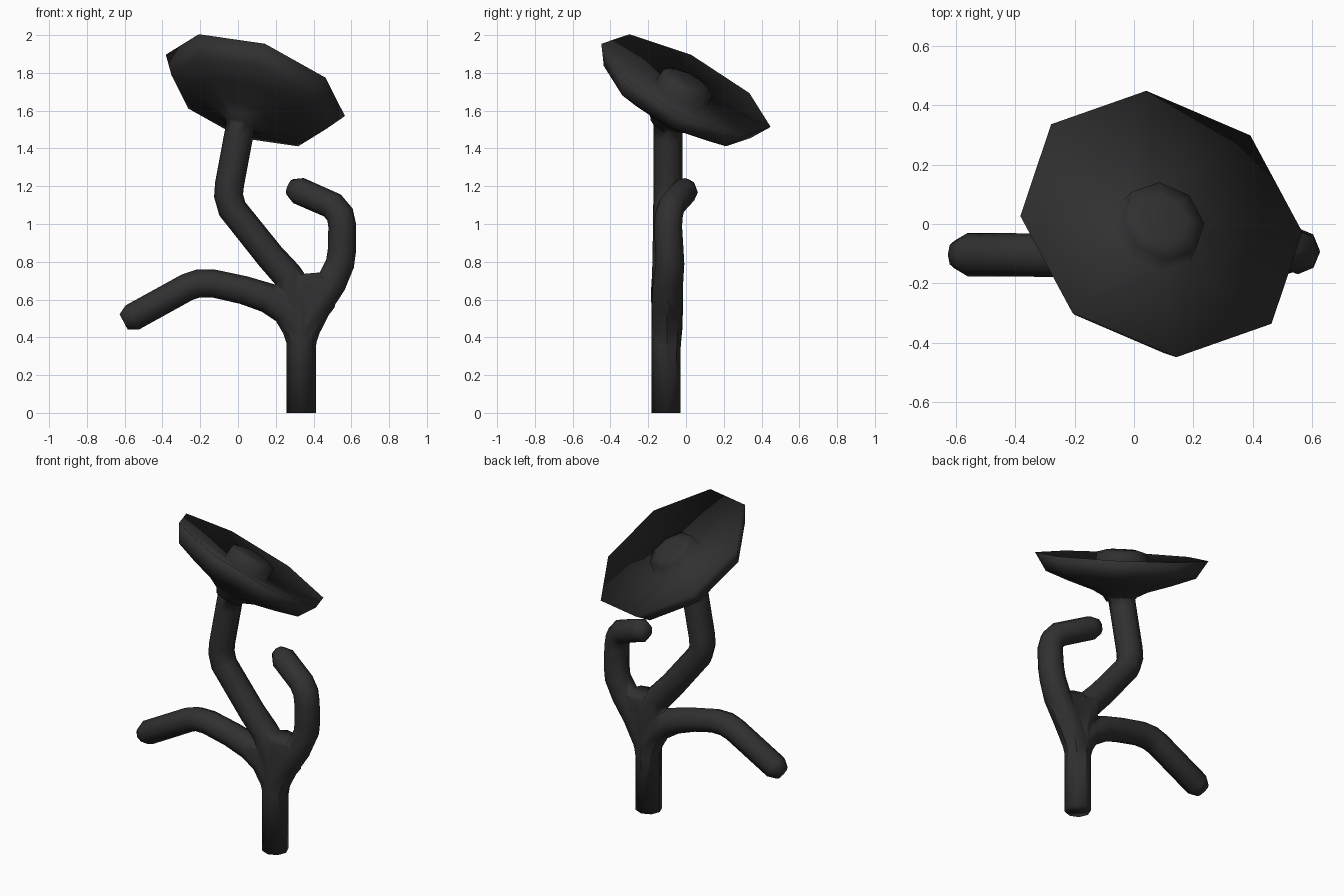
import bpy, bmesh, math
from mathutils import Vector

if "Cube" in bpy.data.objects:
    bpy.data.objects.remove(bpy.data.objects["Cube"])

SIDES = 8
dark = bpy.data.materials.new("dark_grey")
dark.diffuse_color = (0.03, 0.03, 0.03, 1)
dark.use_nodes = True
dark.node_tree.nodes["Principled BSDF"].inputs["Base Color"].default_value = dark.diffuse_color


def skin(name, bm, rings):
    """Join rings of vertices into a closed object."""
    for a, b in zip(rings, rings[1:]):
        for i in range(SIDES):
            j = (i + 1) % SIDES
            bm.faces.new((a[i], a[j], b[j], b[i]))
    bm.faces.new(rings[0])
    bm.faces.new(rings[-1])
    bmesh.ops.recalc_face_normals(bm, faces=bm.faces)
    me = bpy.data.meshes.new(name)
    bm.to_mesh(me)
    bm.free()
    me.materials.append(dark)
    ob = bpy.data.objects.new(name, me)
    bpy.context.collection.objects.link(ob)
    return ob


def tube(name, path, max_depth=1.0):
    """Capped tube through (x, y, z, radius) points; max_depth flattens it."""
    bm = bmesh.new()
    pts = [Vector(p[:3]) for p in path]
    rings = []
    for k, p in enumerate(pts):
        t = Vector((0, 0, 0))
        if k > 0:
            t += (p - pts[k - 1]).normalized()
        if k < len(pts) - 1:
            t += (pts[k + 1] - p).normalized()
        t.normalize()
        u = Vector((0, 1, 0)).cross(t).normalized()
        v = t.cross(u)
        ru, rv = path[k][3], min(path[k][3], max_depth)
        rings.append([bm.verts.new(p + u * ru * math.cos(a) + v * rv * math.sin(a))
                      for a in (math.tau * i / SIDES for i in range(SIDES))])
    return skin(name, bm, rings)


# Tilted frame of the flower
centre = Vector((0.092, 0, 1.734))
axis = Vector((0.312, 0.447, 0.838)).normalized()
fx = Vector((0.475, -0.03, -0.17))
fx = (fx - axis * fx.dot(axis)).normalized()
fy = axis.cross(fx)


def lathe(name, profile):
    """Eight-sided turned shape from (radius, height) points."""
    bm = bmesh.new()
    rings = []
    for r, h in profile:
        rings.append([bm.verts.new(centre + axis * h + r * (fx * math.cos(a) + fy * math.sin(a)))
                      for a in (math.tau * i / SIDES for i in range(SIDES))])
    return skin(name, bm, rings)


R = 0.077
# Trunk flowing into the upper stem
plant = tube("plant", [
    (0.335, -0.105, 0, R), (0.335, -0.105, 0.38, R), (0.335, -0.1, 0.52, 0.083),
    (0.31, -0.1, 0.65, 0.085), (0.26, -0.1, 0.73, 0.08), (0.17, -0.1, 0.83, R),
    (-0.03, -0.097, 1.08, R), (-0.05, -0.095, 1.15, R), (-0.045, -0.095, 1.21, R),
    (0.0, -0.095, 1.45, R), (0.015, -0.095, 1.53, R), (0.03, -0.09, 1.585, 0.07)])

# Drooping side branch
left_branch = tube("left_branch", [
    (0.336, -0.103, 0.34, 0.07), (0.325, -0.102, 0.42, 0.075), (0.26, -0.101, 0.54, 0.08),
    (0.16, -0.102, 0.608, 0.08), (0.03, -0.104, 0.65, 0.075), (-0.13, -0.105, 0.685, 0.074),
    (-0.21, -0.105, 0.685, 0.074), (-0.27, -0.105, 0.665, 0.073),
    (-0.56, -0.103, 0.505, 0.073), (-0.605, -0.103, 0.481, 0.046)])

# Hooked side branch
right_branch = tube("right_branch", [
    (0.337, -0.1, 0.33, 0.071), (0.347, -0.1, 0.42, 0.076), (0.415, -0.1, 0.57, 0.082),
    (0.495, -0.095, 0.69, 0.08), (0.54, -0.085, 0.79, 0.076), (0.55, -0.088, 0.86, 0.075),
    (0.552, -0.095, 0.99, 0.074), (0.54, -0.09, 1.05, 0.074), (0.5, -0.076, 1.098, 0.073),
    (0.32, -0.005, 1.177, 0.072), (0.275, 0.012, 1.196, 0.045)])

# Webbing where the branches meet
joint = tube("branch_joint", [
    (0.336, -0.102, 0.355, 0.074), (0.335, -0.1, 0.45, 0.106), (0.335, -0.1, 0.53, 0.147),
    (0.345, -0.1, 0.60, 0.172), (0.37, -0.1, 0.67, 0.15), (0.372, -0.1, 0.715, 0.115),
    (0.37, -0.1, 0.738, 0.075)], max_depth=0.081)

# Flower: outer cone, rim, shallow floor and the raised button in its middle
cup = lathe("flower", [
    (0.078, -0.262), (0.098, -0.232), (0.16, -0.2), (0.3, -0.155), (0.435, -0.105),
    (0.502, 0), (0.152, -0.05), (0.146, 0.022), (0.085, 0.04), (0.02, 0.043)])

# Weld all parts into one surface
bpy.context.view_layer.objects.active = plant
for part in (left_branch, right_branch, joint, cup):
    m = plant.modifiers.new("union", 'BOOLEAN')
    m.operation = 'UNION'
    m.solver = 'EXACT'
    m.object = part
    bpy.ops.object.modifier_apply(modifier=m.name)
    bpy.data.objects.remove(part)

plant.select_set(True)
bpy.ops.object.shade_smooth()
